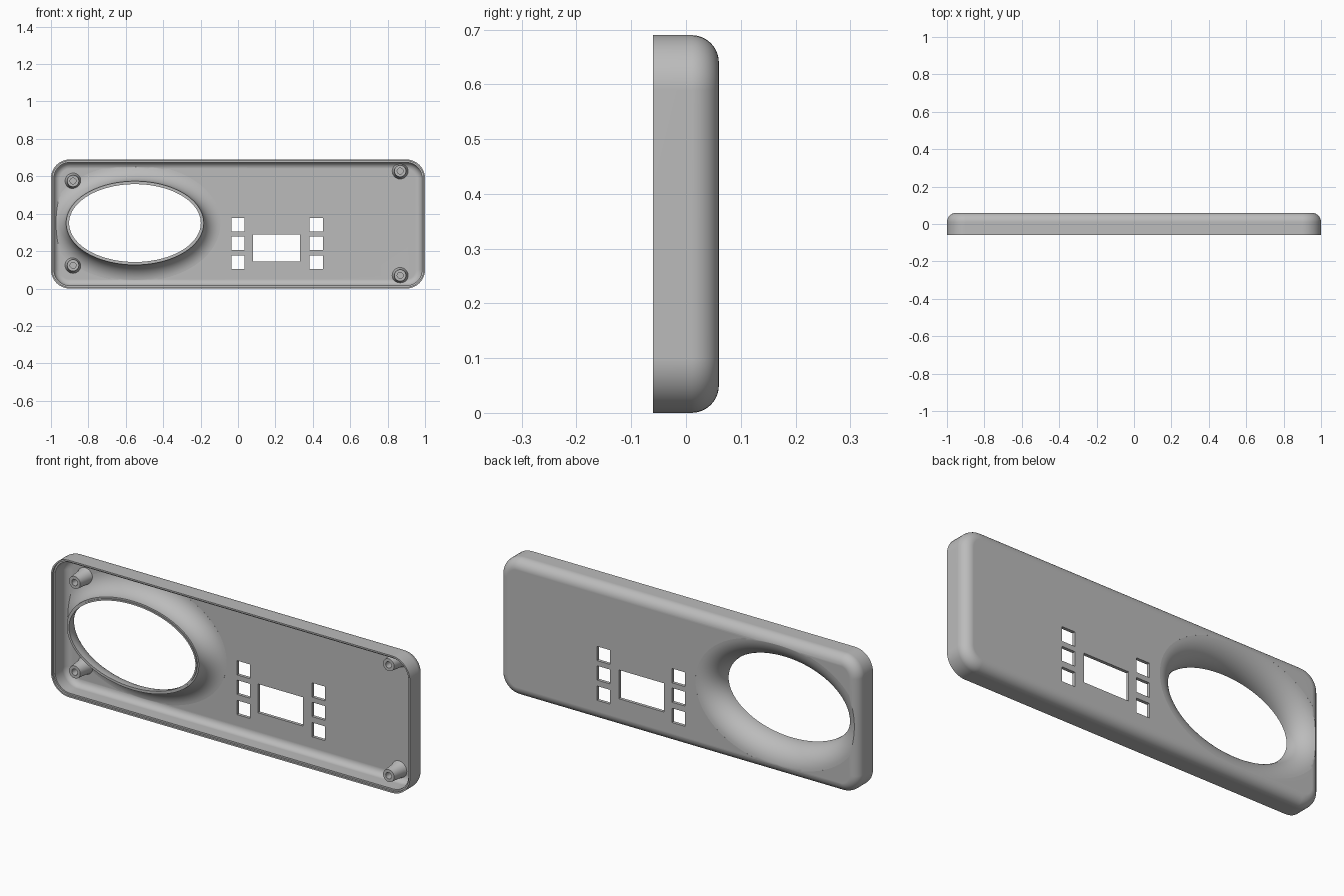
import bpy, bmesh
from math import sin, cos, pi, radians, hypot

cube = bpy.data.objects.get("Cube")
if cube:
    bpy.data.objects.remove(cube, do_unlink=True)

grey = bpy.data.materials.new("plain grey")
grey.use_nodes = True
COLOR = (0.5, 0.5, 0.5, 1)
grey.diffuse_color = COLOR
grey.node_tree.nodes["Principled BSDF"].inputs["Base Color"].default_value = COLOR

HEIGHT, FRONT, BACK = 0.69, -0.06, 0.06
CORNER, FILLET, WALL, FLARE = 0.1, 0.05, 0.016, 0.11


def loft(name, rings):
    """Closed solid through a list of equally long point rings."""
    bm = bmesh.new()
    loops = [[bm.verts.new(p) for p in ring] for ring in rings]
    n = len(loops[0])
    for a, b in zip(loops, loops[1:]):
        for i in range(n):
            j = (i + 1) % n
            bm.faces.new((a[i], a[j], b[j], b[i]))
    bm.faces.new(loops[0])
    bm.faces.new(loops[-1])
    bmesh.ops.recalc_face_normals(bm, faces=bm.faces)
    mesh = bpy.data.meshes.new(name)
    bm.to_mesh(mesh)
    bm.free()
    mesh.materials.append(grey)
    obj = bpy.data.objects.new(name, mesh)
    bpy.context.collection.objects.link(obj)
    return obj


def rounded_rect(inset, y, steps=10):
    r = CORNER - inset
    cx, cz = 1 - CORNER, HEIGHT / 2 - CORNER
    ring = []
    for k, (sx, sz) in enumerate([(1, 1), (-1, 1), (-1, -1), (1, -1)]):
        for i in range(steps + 1):
            a = (k + i / steps) * pi / 2
            ring.append((sx * cx + r * cos(a), y, HEIGHT / 2 + sz * cz + r * sin(a)))
    return ring


def ellipse(offset, y, steps=112):
    """Opening outline, pushed outwards along its normals."""
    rx, rz = 0.352, 0.208
    ring = []
    for i in range(steps):
        a = 2 * pi * i / steps
        nx, nz = rz * cos(a), rx * sin(a)
        k = offset / hypot(nx, nz)
        ring.append((-0.551 + rx * cos(a) + nx * k, y, 0.35 + rz * sin(a) + nz * k))
    return ring


def circle(x, z, r, y, steps=32):
    return [(x + r * cos(2 * pi * i / steps), y, z + r * sin(2 * pi * i / steps))
            for i in range(steps)]


def tray(name, start, inset, back):
    """Rounded box with a filleted back edge."""
    r = FILLET - inset
    profile = start + [(inset + r * (1 - cos(a)), back - r + r * sin(a))
                       for a in (i * pi / 20 for i in range(11))]
    return loft(name, [rounded_rect(*p) for p in profile])


def trumpet(name, start, radius, end):
    """Elliptical tube that flares towards the back."""
    arc = [(FLARE - radius * cos(a), BACK - FLARE + radius * sin(a))
           for a in (radians(87) * i / 14 for i in range(15))]
    profile = start + arc + [(arc[-1][0], end)]
    return loft(name, [ellipse(*p) for p in profile])


def cut(target, cutter):
    mod = target.modifiers.new("cut", 'BOOLEAN')
    mod.operation, mod.solver, mod.object = 'DIFFERENCE', 'EXACT', cutter
    bpy.ops.object.select_all(action='DESELECT')
    bpy.context.view_layer.objects.active = target
    target.select_set(True)
    bpy.ops.object.modifier_apply(modifier=mod.name)
    bpy.data.objects.remove(cutter, do_unlink=True)


def smooth(obj):
    bpy.ops.object.select_all(action='DESELECT')
    bpy.context.view_layer.objects.active = obj
    obj.select_set(True)
    bpy.ops.object.shade_smooth_by_angle(angle=radians(30))


# Hollow housing with a stepped rim, leaving the flared opening's wall standing
housing = tray("panel_housing", [(0, FRONT)], 0, BACK)
cavity = tray("cavity", [(WALL / 2, -0.09), (WALL / 2, -0.05), (WALL, -0.05)],
              WALL, BACK - WALL)
rim = BACK - FLARE
cut(cavity, trumpet("flare_wall", [(WALL / 2, rim - 0.005), (WALL / 2, rim + 0.0)],
                    FLARE - WALL, BACK + 0.02))
cut(housing, cavity)
cut(housing, trumpet("opening", [(0, -0.09)], FLARE, BACK + 0.03))

# Display window and two columns of button holes: x, z, width, height
windows = [(0.206, 0.217, 0.252, 0.145)]
windows += [(x, z, 0.072, 0.072) for x in (0, 0.418) for z in (0.14, 0.242, 0.34)]
for x, z, w, h in windows:
    corners = [(-w, -h), (w, -h), (w, h), (-w, h)]
    cut(housing, loft("window", [[(x + a / 2, y, z + b / 2) for a, b in corners]
                                 for y in (0.02, 0.1)]))
smooth(housing)
weighted = housing.modifiers.new("even shading", 'WEIGHTED_NORMAL')
weighted.keep_sharp = True

# Tapered screw bosses with blind holes
bosses = {"upper_right": (-0.882, 0.575), "lower_right": (-0.882, 0.124),
          "upper_left": (0.867, 0.628), "lower_left": (0.867, 0.07)}
for place, (x, z) in bosses.items():
    profile = [(0.016, 0.01), (0.016, -0.04), (0.031, -0.04), (0.038, 0.035),
               (0.044, 0.047)]
    smooth(loft(place + "_screw_boss", [circle(x, z, r, y) for r, y in profile]))
